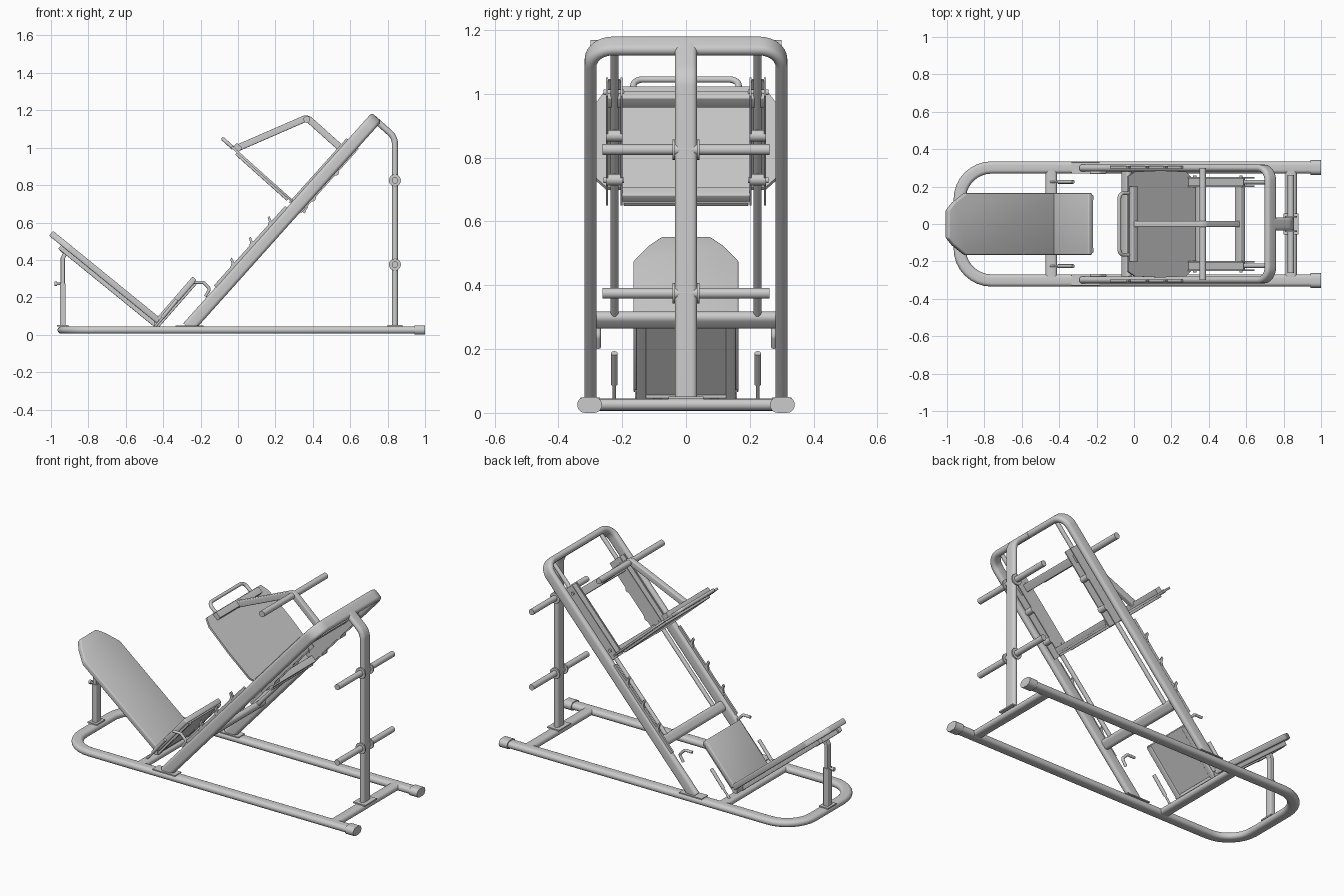
import bpy, bmesh, math
from mathutils import Vector as V

if "Cube" in bpy.data.objects:
    bpy.data.objects.remove(bpy.data.objects["Cube"])

Y, Z, X = V((0, 1, 0)), V((0, 0, 1)), V((1, 0, 0))
A = math.radians(48.16)
D = V((math.cos(A), 0, math.sin(A)))       # up along the inclined rails
N = V((-math.sin(A), 0, math.cos(A)))      # away from the rails, toward the user
O = V((-0.26, 0, 0.045))


def P(u, n, y=0):
    return O + D * u + N * n + Y * y


def finish(name, bm):
    bmesh.ops.recalc_face_normals(bm, faces=bm.faces)
    me = bpy.data.meshes.new(name)
    bm.to_mesh(me)
    bm.free()
    ob = bpy.data.objects.new(name, me)
    bpy.context.collection.objects.link(ob)
    return ob


def fillet(pts, r, steps=8):
    out = [pts[0]]
    for a, b, c in zip(pts, pts[1:], pts[2:]):
        d0, d1 = (a - b).normalized(), (c - b).normalized()
        t = r / math.tan(d0.angle(d1) / 2)
        p, q = b + d0 * t, b + d1 * t
        for i in range(steps + 1):
            k = i / steps
            h0, h1 = p.lerp(b, 0.55), q.lerp(b, 0.55)
            out.append(p * (1-k)**3 + h0 * 3*k*(1-k)**2 + h1 * 3*k*k*(1-k) + q * k**3)
    return out + [pts[-1]]


def tube(name, pts, a, b, nrm, r=0, c=None):
    """Sweep a rounded a x b section along a planar path; b lies along nrm."""
    pts = [V(p) for p in pts]
    if r:
        pts = fillet(pts, r)
    c = min(a, b) / 2 if c is None else c
    sec = []
    for k, (sx, sy) in enumerate(((1, 1), (-1, 1), (-1, -1), (1, -1))):
        for i in range(6):
            t = math.pi / 2 * (k + i / 5)
            sec.append((sx * (a/2 - c) + c * math.cos(t), sy * (b/2 - c) + c * math.sin(t)))
    bm = bmesh.new()
    rings = []
    for i, p in enumerate(pts):
        t0 = (p - pts[i-1]).normalized() if i else (pts[1] - p).normalized()
        t1 = (pts[i+1] - p).normalized() if i < len(pts) - 1 else t0
        side = nrm.cross((t0 + t1).normalized()).normalized()
        m = 1 / max(0.3, (t0 + t1).normalized().dot(t0))
        rings.append([bm.verts.new(p + side * x * m + nrm * y) for x, y in sec])
    n = len(sec)
    for r0, r1 in zip(rings, rings[1:]):
        for i in range(n):
            bm.faces.new((r0[i], r0[(i+1) % n], r1[(i+1) % n], r1[i]))
    bm.faces.new(rings[0])
    bm.faces.new(rings[-1])
    bmesh.ops.remove_doubles(bm, verts=bm.verts, dist=1e-5)
    return finish(name, bm)


def rod(name, pts, rad, nrm=Y, r=0):
    return tube(name, pts, rad * 2, rad * 2, nrm, r)


def slab(name, org, ax, ay, prof, th, bev=0.0):
    """Extrude a 2D profile on axes ax, ay by th along their normal (centred)."""
    az = ax.cross(ay).normalized()
    bm = bmesh.new()
    f = bm.faces.new([bm.verts.new(org + ax * x + ay * y - az * th / 2) for x, y in prof])
    g = bmesh.ops.extrude_face_region(bm, geom=[f])
    bmesh.ops.translate(bm, vec=az * th, verts=[v for v in g['geom'] if isinstance(v, bmesh.types.BMVert)])
    if bev:
        bmesh.ops.bevel(bm, geom=bm.edges[:], offset=bev, segments=3, profile=0.5, affect='EDGES')
    return finish(name, bm)


def rect(x0, x1, y0, y1):
    return [(x0, y0), (x1, y0), (x1, y1), (x0, y1)]


# floor frame
tube("base_frame", [(0.97, 0.302, 0.025), (-0.932, 0.302, 0.025), (-0.932, -0.302, 0.025), (0.97, -0.302, 0.025)],
     0.065, 0.039, Z, 0.17)
for x, nm in ((0.84, "rear"), (-0.442, "seat")):
    tube(nm + "_base_crossbar", [(x, -0.29, 0.026), (x, 0.29, 0.026)], 0.062, 0.036, Z)

# inclined main frame
tube("inclined_frame", [P(-0.01, 0, 0.299), P(1.483, 0, 0.299), P(1.483, 0, -0.299), P(-0.01, 0, -0.299)],
     0.037, 0.07, N, 0.07)
tube("lower_rail_crossbar", [P(0.33, 0, -0.285), P(0.33, 0, 0.285)], 0.06, 0.037, N)

# rear post with weight storage pegs
tube("rear_post", [(0.839, 0, 0.03), (0.839, 0, 1.055), (0.735, 0, 1.148)], 0.033, 0.07, Y, 0.07)
slab("rear_post_plate", V((0.84, 0, 0.047)), X, Y, rect(-0.04, 0.04, -0.055, 0.055), 0.008)

for s in (-1, 1):
    sd = "left" if s > 0 else "right"
    tube(sd + "_foot_cap", [(0.945, s*0.302, 0.025), (1.0, s*0.302, 0.025)], 0.078, 0.05, Z)
    slab(sd + "_frame_plate", V((-0.26, s*0.3, 0.046)), X, Y, rect(-0.075, 0.075, -0.03, 0.03), 0.006)
    for z in (0.825, 0.375):
        rod(sd + "_storage_peg", [(0.839, 0, z), (0.839, s*0.262, z)], 0.017, Z)
        rod(sd + "_peg_flange", [(0.839, s*0.034, z), (0.839, s*0.042, z)], 0.032, Z)
    # guide rods and safety rack on the rail
    rod(sd + "_guide_rod", [P(0.33, 0, s*0.224), P(1.475, 0, s*0.224)], 0.012)
    slab(sd + "_rack", P(0, 0, s*0.303), D, N, rect(0.25, 0.82, 0.03, 0.048), 0.012)
    for u in (0.39, 0.54, 0.69):
        slab(sd + "_rack_tooth", P(u, 0.04, s*0.303), D, N,
             [(-0.02, 0), (0.02, 0), (0.035, 0.036), (0.022, 0.036), (0.012, 0.018)], 0.014)
    rod(sd + "_lock_lever", [(-0.175, s*0.275, 0.205), (-0.15, s*0.275, 0.245), (-0.185, s*0.275, 0.28),
                             (-0.235, s*0.275, 0.28)], 0.008, Y, 0.014)
    # hand grips beside the seat
    rod(sd + "_grip_stem", [(-0.45, s*0.225, 0.035), (-0.39, s*0.225, 0.105)], 0.006)
    rod(sd + "_hand_grip", [(-0.405, s*0.225, 0.09), (-0.325, s*0.225, 0.187)], 0.010)
    # carriage sleeves with rollers
    for y in (0.202, 0.247):
        slab(sd + "_carriage_plate", P(0, 0, s*y), D, N, rect(0.85, 1.31, -0.042, 0.045), 0.006)
    slab(sd + "_carriage_web", P(0, 0.036, s*0.2245), D, Y, rect(0.85, 1.31, -0.022, 0.022), 0.006)
    for u in (0.95, 1.135):
        rod(sd + "_roller", [P(u, -0.033, s*0.199), P(u, -0.033, s*0.25)], 0.018, N)
    for u in (0.9, 1.27):
        rod(sd + "_roller_axle", [P(u, 0.02, s*0.195), P(u, 0.02, s*0.258)], 0.009, N)
    # seat and backrest rails
    tube(sd + "_seat_rail", [(-0.44, s*0.14, 0.035), (-0.225, s*0.14, 0.281)], 0.02, 0.03, Y, 0, 0.004)

# foot plate standing square to the rails
slab("foot_plate", P(0.866, 0), Y, N,
     [(-0.195, -0.055), (0.195, -0.055), (0.2, 0.02), (0.25, 0.02), (0.28, 0.06), (0.286, 0.24), (0.28, 0.42),
      (0.255, 0.47), (-0.255, 0.47), (-0.28, 0.42), (-0.286, 0.24), (-0.28, 0.06), (-0.25, 0.02), (-0.2, 0.02)], 0.012)
slab("foot_plate_pad", P(0.855, 0), Y, N, rect(-0.21, 0.21, 0.06, 0.43), 0.016, 0.003)
for n, nm in ((0.445, "upper"), (-0.03, "lower")):
    tube(nm + "_plate_brace", [P(0.885, n, -0.2), P(0.885, n, 0.2)], 0.03, 0.04, N, 0, 0.005)
rod("foot_plate_handle", [P(0.866, 0.46, -0.165), P(0.866, 0.532, -0.165), P(0.866, 0.532, 0.165),
                          P(0.866, 0.46, 0.165)], 0.010, D, 0.03)

# carriage brace and loading bar
tube("carriage_brace", [P(0.88, 0.445), P(1.25, 0.275), P(1.25, 0.01)], 0.036, 0.032, Y, 0.03, 0.006)
rod("loading_bar", [P(1.243, 0.27, -0.3), P(1.243, 0.27, 0.3)], 0.018, N)
tube("carriage_crossbar", [P(1.25, 0.01, -0.25), P(1.25, 0.01, 0.25)], 0.045, 0.036, N, 0, 0.006)

# backrest
B = V((-0.776, 0, 0.631)).normalized()
BN = V((B.z, 0, -B.x))
b0 = V((-0.415, 0, 0.085)) - BN * 0.014
slab("backrest_pad", b0, B, Y, [(0, -0.165), (0.62, -0.165), (0.70, -0.115), (0.742, -0.075), (0.742, 0.075),
                                (0.70, 0.115), (0.62, 0.165), (0, 0.165)], 0.033, 0.007)
for y in (-0.09, 0.09):
    tube("backrest_rail", [b0 + B*0.0 - BN*0.028 + Y*y, b0 + B*0.66 - BN*0.028 + Y*y], 0.024, 0.03, Y, 0, 0.004)
tube("backrest_crossbar", [b0 + B*0.635 - BN*0.03 - Y*0.1, b0 + B*0.635 - BN*0.03 + Y*0.1], 0.03, 0.026, BN, 0, 0.004)

# seat
S = V((0.655, 0, 0.756)).normalized()
SN = V((-S.z, 0, S.x))
s0 = V((-0.425, 0, 0.078))
slab("seat_pad", s0, S, Y, rect(0, 0.295, -0.165, 0.165), 0.03, 0.007)
slab("seat_board", s0 - SN*0.018, S, Y, rect(-0.01, 0.29, -0.155, 0.155), 0.008)
tube("seat_pivot_bar", [(-0.435, -0.16, 0.06), (-0.435, 0.16, 0.06)], 0.03, 0.03, Z, 0, 0.005)

# telescoping backrest post
tube("backrest_sleeve", [(-0.937, 0, 0.03), (-0.937, 0, 0.275)], 0.032, 0.045, Y, 0, 0.005)
tube("backrest_post", [(-0.937, 0, 0.2), (-0.937, 0, 0.41), (-0.915, 0, 0.45)], 0.023, 0.034, Y, 0.02, 0.004)
slab("backrest_post_plate", V((-0.937, 0, 0.047)), X, Y, rect(-0.03, 0.03, -0.04, 0.04), 0.008)
rod("adjust_pin", [(-0.975, 0, 0.272), (-0.94, 0, 0.272)], 0.006)
rod("adjust_knob", [(-0.982, 0, 0.272), (-0.968, 0, 0.272)], 0.012)

bpy.ops.object.select_all(action='SELECT')
bpy.context.view_layer.objects.active = bpy.data.objects["base_frame"]
bpy.ops.object.shade_smooth_by_angle(angle=math.radians(35))
